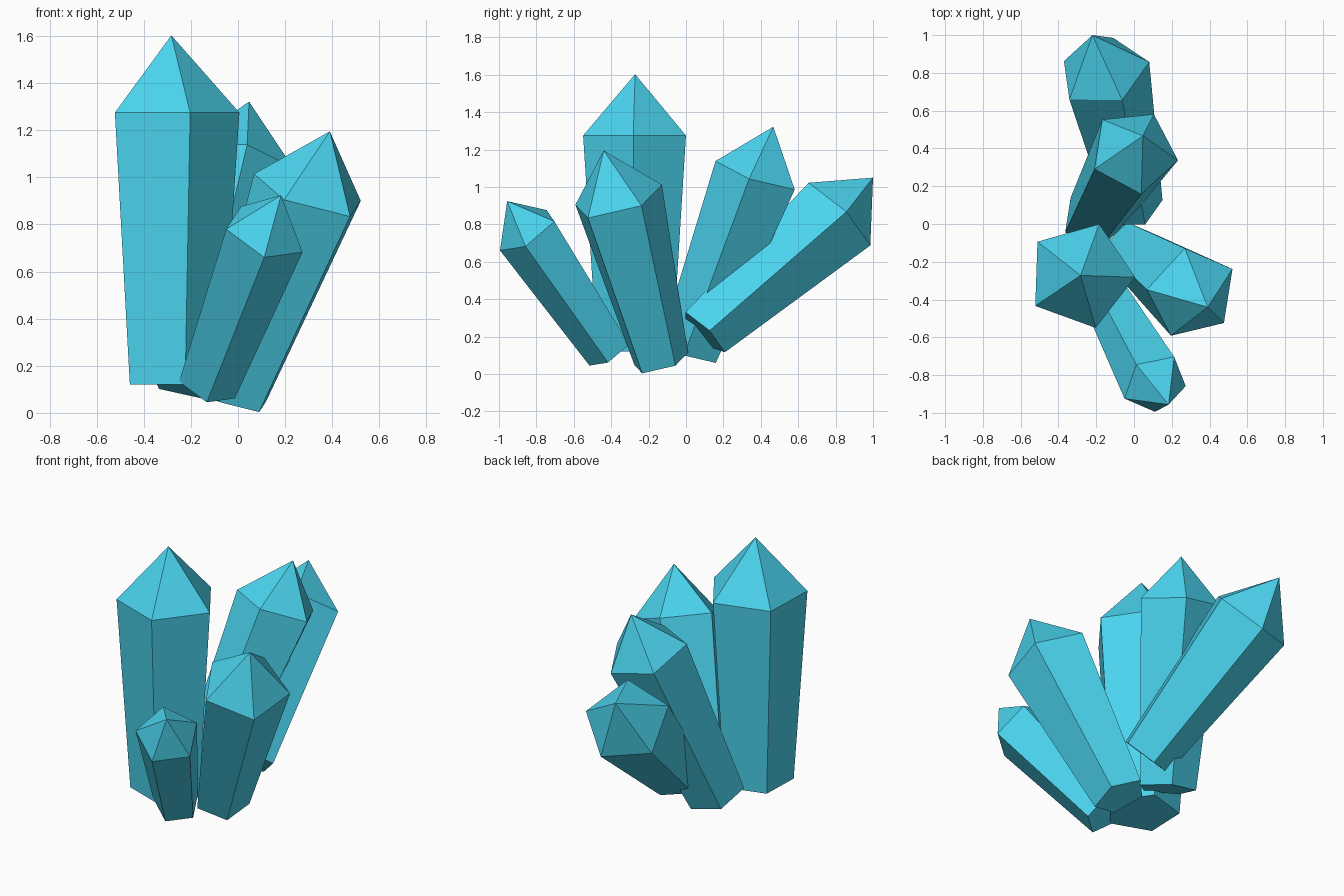
import bpy, bmesh
from math import cos, sin, tau
from mathutils import Vector

if "Cube" in bpy.data.objects:
    bpy.data.objects.remove(bpy.data.objects["Cube"])

SIDES = 5
mat = bpy.data.materials.new("cyan_crystal")
mat.diffuse_color = (0.07, 0.66, 0.86, 1)
mat.use_nodes = True
mat.node_tree.nodes["Principled BSDF"].inputs["Base Color"].default_value = mat.diffuse_color


def crystal(name, base, shoulder, tip, corner, taper):
    """Five-sided shard: base and shoulder are ring centres, corner is one
    shoulder vertex (sets radius and roll), taper is base size / shoulder size."""
    base, shoulder, tip = Vector(base), Vector(shoulder), Vector(tip)
    axis = (tip - shoulder).normalized()
    u = Vector(corner) - shoulder
    u -= axis * u.dot(axis)
    v = axis.cross(u)
    spokes = [u * cos(tau * i / SIDES) + v * sin(tau * i / SIDES) for i in range(SIDES)]

    bm = bmesh.new()
    low = [bm.verts.new(base + s * taper) for s in spokes]
    high = [bm.verts.new(shoulder + s) for s in spokes]
    top = bm.verts.new(tip)
    bm.faces.new(low[::-1])
    for i in range(SIDES):
        j = (i + 1) % SIDES
        bm.faces.new((low[i], low[j], high[j], high[i]))
        bm.faces.new((high[i], high[j], top))
    mesh = bpy.data.meshes.new(name)
    bm.to_mesh(mesh)
    bm.free()
    mesh.materials.append(mat)
    bpy.context.collection.objects.link(bpy.data.objects.new(name, mesh))


# Tall upright shard
crystal("tall_crystal", (-0.283, -0.272, 0.12), (-0.283, -0.272, 1.275),
        (-0.283, -0.272, 1.603), (0.006, -0.282, 1.275), 0.735)
# Shard leaning to the front right
crystal("right_crystal", (-0.016, -0.136, 0.065), (0.306, -0.366, 0.933),
        (0.39, -0.44, 1.195), (0.477, -0.525, 0.837), 0.62)
# Small shard leaning forwards
crystal("front_small_crystal", (-0.132, -0.407, 0.12), (0.112, -0.845, 0.763),
        (0.183, -0.956, 0.924), (0.275, -0.86, 0.685), 0.73)
# Shard leaning to the back right
crystal("back_crystal", (-0.218, 0.021, 0.119), (0.0, 0.384, 1.071),
        (0.047, 0.467, 1.322), (0.04, 0.16, 1.145), 0.70)
# Shard leaning far to the back
crystal("rear_leaning_crystal", (-0.004, 0.092, 0.22), (-0.161, 0.804, 0.849),
        (-0.22, 1.0, 1.05), (0.08, 0.86, 0.87), 0.64)
